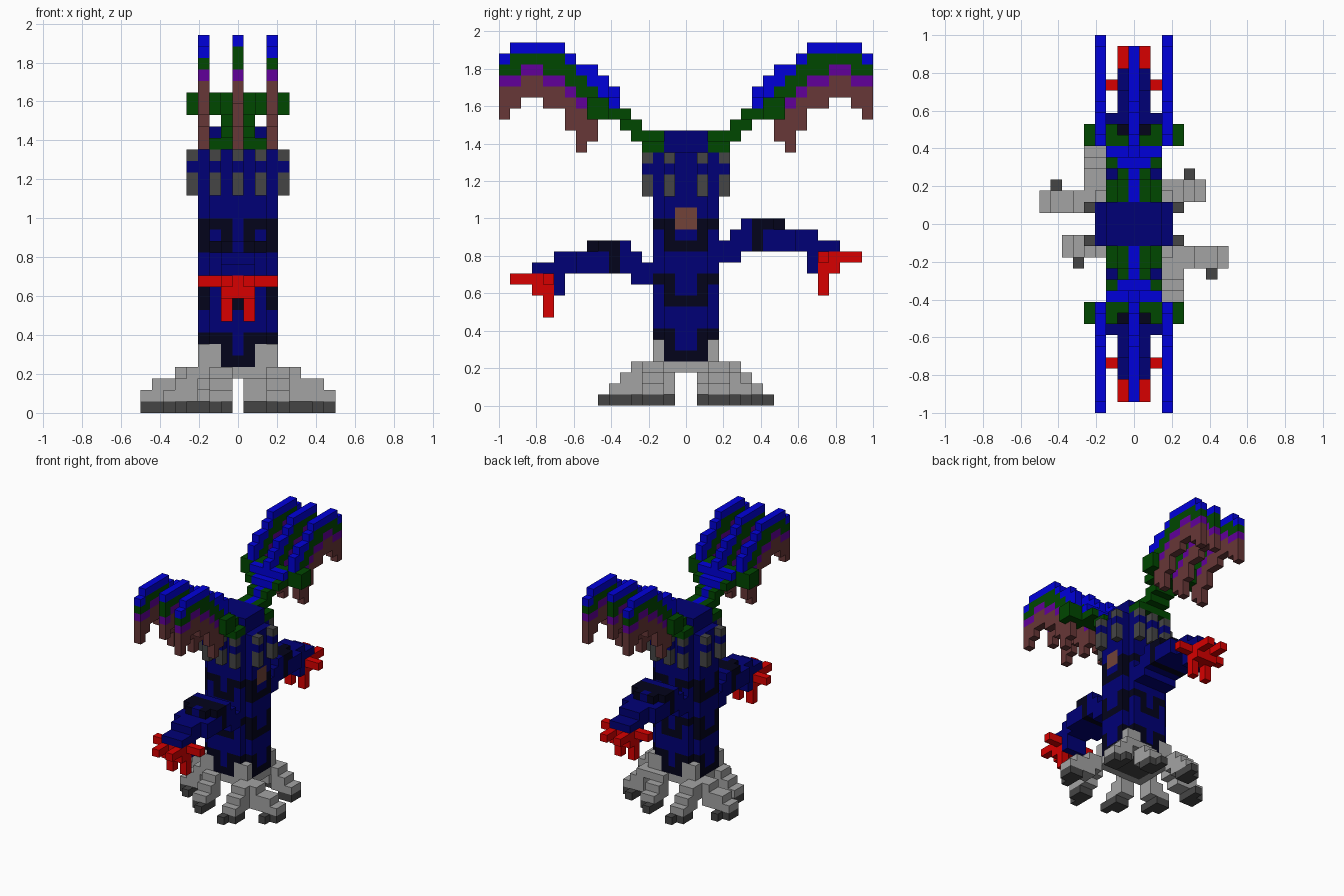
import bpy, bmesh
from mathutils import Vector

if "Cube" in bpy.data.objects:
    bpy.data.objects.remove(bpy.data.objects["Cube"])

U = 1 / 17  # edge of one block

COLOURS = {
    "navy": (0.0, 0.0, 0.18), "midnight": (0.001, 0.001, 0.011),
    "blue": (0.0, 0.0, 0.7), "green": (0.0, 0.063, 0.0),
    "purple": (0.12, 0.0, 0.32), "brown": (0.135, 0.038, 0.038),
    "copper": (0.17, 0.055, 0.04), "red": (0.68, 0.0, 0.0),
    "light_grey": (0.37, 0.37, 0.37), "dark_grey": (0.06, 0.06, 0.06),
}
MATS = {}
for name, rgb in COLOURS.items():
    m = bpy.data.materials.new(name)
    m.use_nodes = True
    m.diffuse_color = (*rgb, 1)
    m.node_tree.nodes["Principled BSDF"].inputs["Base Color"].default_value = (*rgb, 1)
    MATS[name] = m

parts = {}   # part name -> {block: colour}
owner = {}   # block -> part name


def fill(part, colour, xs, ys, zs, flip=False, lift=0):
    """Fill an inclusive range of blocks; flip mirrors front to back."""
    for x in range(xs[0], xs[1] + 1):
        for y in range(ys[0], ys[1] + 1):
            for z in range(zs[0], zs[1] + 1):
                c = (x, -1 - y if flip else y, z + lift)
                if c in owner:
                    del parts[owner[c]][c]
                owner[c] = part
                parts.setdefault(part, {})[c] = colour


# Roots: stepped toes with dark soles, long ones with an extra step
def toe(name, axis, tip, side, nub):
    profile = [(0, 1), (0, 2), (1, 3), (2, 3)]
    if abs(tip) == 8:
        profile = [(0, 1), (0, 2), (1, 2), (1, 3), (2, 3)]
    step = 1 if tip > 0 else -1
    for i, (lo, hi) in enumerate(profile):
        d = tip - step * i
        inside = -3 <= d <= (3 if axis == 0 else 2)
        for z in range(3 if inside else lo, hi + 1):
            col = "dark_grey" if z == 0 else "light_grey"
            xs, ys = ((d, d), side) if axis == 0 else (side, (d, d))
            fill(name, col, xs, ys, (z, z))
    fill(name, "dark_grey", (nub[0],) * 2, (nub[1],) * 2, (0, 0))


toe("toe_left_back", 0, 6, (2, 3), (5, 4))
toe("toe_left_front", 0, 8, (-4, -3), (7, -5))
toe("toe_right_back", 0, -8, (1, 2), (-7, 3))
toe("toe_right_front", 0, -6, (-3, -2), (-5, -4))
toe("toe_back_right", 1, 6, (-4, -3), (-3, 7))
toe("toe_back_left", 1, 5, (1, 2), (1, 6))
toe("toe_front_left", 1, -7, (3, 4), (3, -8))
toe("toe_front_right", 1, -6, (-2, -1), (-1, -7))

# Root base
fill("root_base", "light_grey", (-3, 3), (-3, 2), (3, 3))
fill("root_base", "dark_grey", (-2, 2), (-2, 1), (3, 3))

# Trunk with notched corners and a stepped top
fill("trunk", "navy", (-3, 3), (-2, 1), (4, 22))
fill("trunk", "navy", (-2, 2), (-3, 2), (4, 22))
fill("trunk", "navy", (-2, 2), (-2, 1), (23, 24))

# Dark hooked bands around the trunk, and grey corners at its foot
for z0 in (4, 9, 14):
    for y in (-3, 2):
        fill("trunk", "midnight", (-1, 1), (y, y), (z0, z0))
        for s in (-1, 1):
            fill("trunk", "midnight", (s, s), (y, y), (z0 + 1, z0 + 2))
            fill("trunk", "midnight", (2 * s, 2 * s), (y, y), (z0 + 2, z0 + 2))
    for x in (-3, 3):
        fill("trunk", "midnight", (x, x), (-2, 1), (z0, z0))
        for y in (-2, 1):
            fill("trunk", "midnight", (x, x), (y, y), (z0 + 1, z0 + 2))
for xs in ((-3, -2), (2, 3)):
    for y in (-3, 2):
        fill("root_base", "light_grey", xs, (y, y), (4, 5))

# Side plate
fill("side_plate", "copper", (3, 3), (-1, 0), (16, 17))

# Ring of studs under the crown
for x, y in [(x, y) for x in (-2, 0, 2) for y in (-4, 3)] + \
            [(x, y) for x in (-4, 4) for y in (-2, 1)]:
    fill("stud_ring", "dark_grey", (x, x), (y, y), (19, 22))
    fill("stud_ring", "navy", (x, x), (y, y), (21, 21))

# Arms with clawed hands; the back arm sits two blocks higher
for label, flip, lift in (("front", True, 0), ("back", False, 2)):
    arm, hand = label + "_arm", label + "_hand"
    for col, w, ys, zs in (
        ("navy", 2, (3, 3), (11, 12)), ("navy", 2, (4, 4), (11, 13)),
        ("navy", 2, (5, 5), (12, 14)), ("midnight", 2, (6, 6), (12, 14)),
        ("navy", 2, (7, 9), (12, 13)), ("midnight", 2, (7, 7), (14, 14)),
        ("midnight", 1, (8, 8), (14, 14)), ("navy", 0, (8, 8), (14, 14)),
        ("navy", 1, (10, 11), (12, 13)),
        ("navy", 1, (11, 11), (10, 11)), ("navy", 1, (12, 13), (12, 12)),
    ):
        fill(arm, col, (-w, w), ys, zs, flip, lift)
    fill(hand, "red", (-3, 3), (12, 12), (11, 11), flip, lift)
    fill(hand, "red", (-1, 1), (12, 13), (10, 11), flip, lift)
    for x in (-1, 1):
        fill(hand, "red", (x, x), (14, 15), (11, 11), flip, lift)
        fill(hand, "red", (x, x), (12, 12), (8, 9), flip, lift)

# Feather columns: distance, bottom, first green block, first blue block, top
FEATHER = [
    (7, 26, 26, 28, 30), (8, 24, 27, 29, 31), (9, 23, 28, 30, 31),
    (10, 25, 29, 31, 32), (11, 27, 30, 32, 33), (12, 27, 30, 32, 33),
    (13, 28, 31, 32, 33), (14, 28, 31, 32, 33), (15, 27, 30, 32, 33),
    (16, 26, 30, 31, 32),
]
for label, flip in (("front", True), ("back", False)):
    wing = label + "_wing"
    # Stem rising from the crown, with a blue ridge
    fill(wing, "green", (-2, 2), (2, 3), (23, 23), flip)
    for y, lo, hi in ((2, 24, 24), (3, 24, 24), (4, 24, 25), (5, 25, 26)):
        fill(wing, "green", (-1, 1), (y, y), (lo, hi), flip)
        fill(wing, "blue", (0, 0), (y, y), (hi, hi), flip)
    # Shoulder joining the feathers
    fill(wing, "green", (-2, 2), (5, 6), (26, 26), flip)
    fill(wing, "blue", (-1, 1), (5, 5), (26, 26), flip)
    fill(wing, "blue", (-2, 2), (6, 6), (27, 27), flip)
    fill(wing, "blue", (0, 0), (6, 6), (28, 28), flip)
    fill(wing, "green", (-4, 4), (7, 7), (26, 27), flip)
    for x in (-4, -2, 2, 4):
        fill(wing, "green", (x, x), (8, 8), (26, 27), flip)
    # Three banded feathers, the middle one a block shorter
    for x, side in ((-3, "right"), (0, "middle"), (3, "left")):
        name = label + "_feather_" + side
        for y, lo, green, blue, top in FEATHER[:9 if x == 0 else 10]:
            for col, a, b in (("brown", lo, green - 2), ("purple", max(lo, green - 1), green - 1),
                              ("green", green, blue - 1), ("blue", blue, top - 1)):
                fill(name, col, (x, x), (y, y), (a, b), flip)

# Turn every part into a mesh of its exposed block faces
DIRS = [Vector(d) for d in ((1, 0, 0), (-1, 0, 0), (0, 1, 0), (0, -1, 0), (0, 0, 1), (0, 0, -1))]
for part, cells in parts.items():
    bm = bmesh.new()
    cols = sorted(set(cells.values()))
    for c, col in cells.items():
        centre = Vector((c[0], c[1] + 0.5, c[2] + 0.5))
        for n in DIRS:
            if tuple(int(a + b) for a, b in zip(c, n)) in owner:
                continue
            u = Vector((n.y, n.z, n.x))
            v = n.cross(u)
            corners = [centre + (n + u * i + v * j) / 2
                       for i, j in ((-1, -1), (1, -1), (1, 1), (-1, 1))]
            face = bm.faces.new([bm.verts.new(p * U) for p in corners])
            face.material_index = cols.index(col)
    bmesh.ops.remove_doubles(bm, verts=bm.verts, dist=0.001)
    mesh = bpy.data.meshes.new(part)
    bm.to_mesh(mesh)
    bm.free()
    for col in cols:
        mesh.materials.append(MATS[col])
    bpy.context.collection.objects.link(bpy.data.objects.new(part, mesh))
